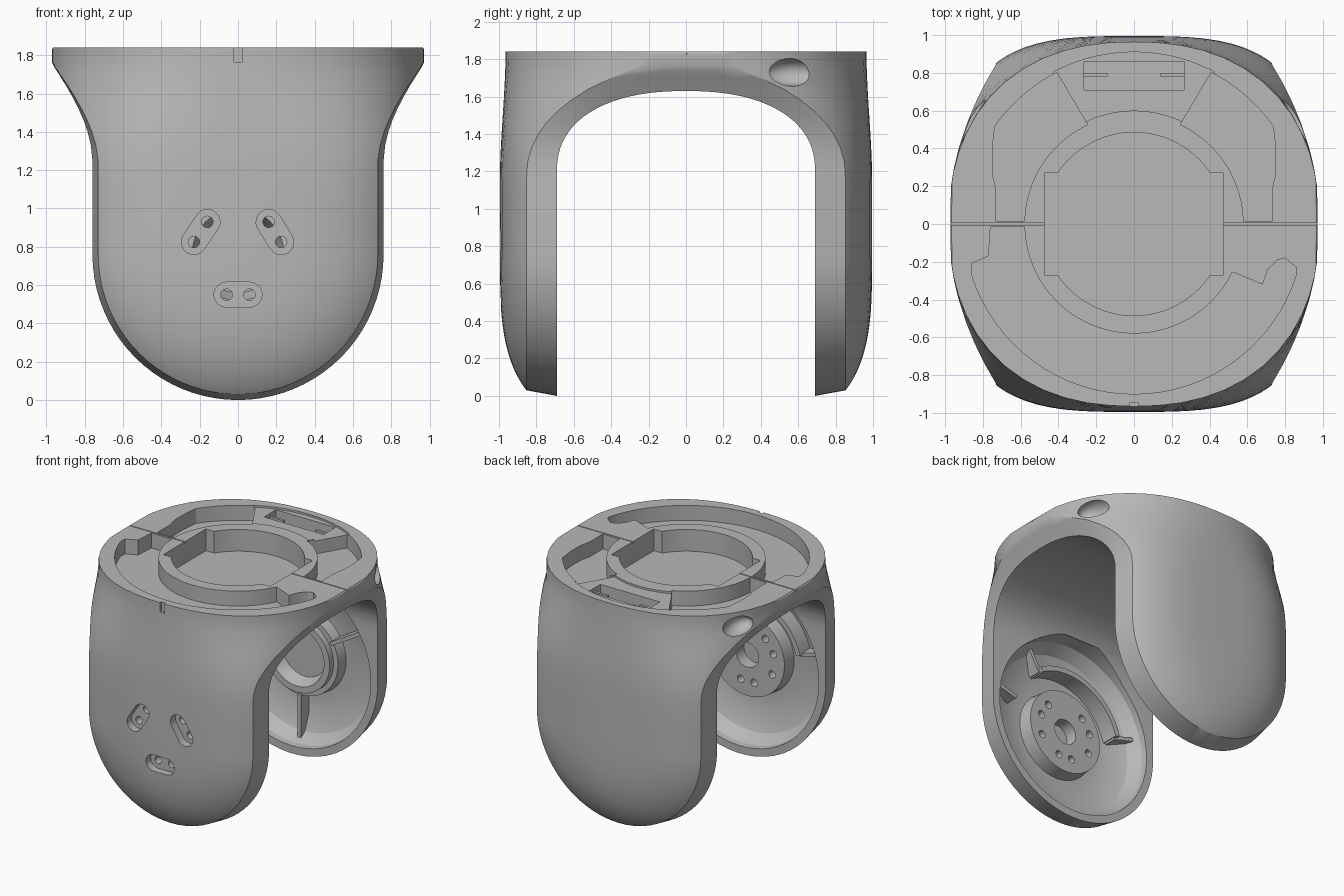
import bpy, bmesh
from math import sin, cos, pi, hypot, radians
from mathutils import Vector

cube = bpy.data.objects.get("Cube")
if cube:
    bpy.data.objects.remove(cube)

grey = bpy.data.materials.new("plain grey")
grey.use_nodes = True
GREY = (0.48, 0.48, 0.48, 1)
grey.diffuse_color = GREY
grey.node_tree.nodes["Principled BSDF"].inputs["Base Color"].default_value = GREY

HUB_Z, ARM_R, FACE_Y, TOP = 0.76, 0.76, 0.69, 1.84


def make(name, rings, closed=False):
    """Skin a list of equal rings into a solid, capped unless closed."""
    bm = bmesh.new()
    rows = [[bm.verts.new(p) for p in ring] for ring in rings]
    n = len(rows[0])
    pairs = list(zip(rows, rows[1:]))
    if closed:
        pairs.append((rows[-1], rows[0]))
    else:
        bm.faces.new(rows[0])
        bm.faces.new(rows[-1])
    for a, b in pairs:
        for i in range(n):
            j = (i + 1) % n
            bm.faces.new((a[i], a[j], b[j], b[i]))
    bmesh.ops.remove_doubles(bm, verts=bm.verts, dist=1e-5)
    bmesh.ops.recalc_face_normals(bm, faces=bm.faces)
    me = bpy.data.meshes.new(name)
    bm.to_mesh(me)
    bm.free()
    ob = bpy.data.objects.new(name, me)
    bpy.context.collection.objects.link(ob)
    me.materials.append(grey)
    return ob


def prism(name, pts, axis, lo, hi):
    """Extrude a flat outline along x, y or z."""
    place = {"x": lambda p, h: (h, p[0], p[1]),
             "y": lambda p, h: (p[0], h, p[1]),
             "z": lambda p, h: (p[0], p[1], h)}[axis]
    return make(name, [[place(p, h) for p in pts] for h in (lo, hi)])


def lathe(name, profile, side, start=0, end=360, steps=64):
    """Turn an (r, y) profile about the hub axis."""
    full = end - start == 360
    angles = [radians(start + (end - start) * i / steps)
              for i in range(steps if full else steps + 1)]
    return make(name, [[(r * cos(a), side * y, HUB_Z + r * sin(a)) for r, y in profile]
                       for a in angles], full)


def arc(r, a0, a1, steps=32, cx=0, cy=0):
    return [(cx + r * cos(radians(a0 + (a1 - a0) * i / steps)),
             cy + r * sin(radians(a0 + (a1 - a0) * i / steps))) for i in range(steps + 1)]


def rect(x0, x1, y0, y1):
    return [(x0, y0), (x1, y0), (x1, y1), (x0, y1)]


def cut(target, cutter):
    mod = target.modifiers.new("cut", "BOOLEAN")
    mod.operation, mod.solver, mod.object = "DIFFERENCE", "EXACT", cutter
    bpy.context.view_layer.objects.active = target
    bpy.ops.object.modifier_apply(modifier=mod.name)
    bpy.data.objects.remove(cutter)


# Outer shell: rounded arms that flare into a nearly round top
def bulge(x, z):
    t = min(max((z - 1.15) / (TOP - 1.15), 0), 1)
    t = t * t * (3 - 2 * t)
    n, a, b = 3.3 - t, 0.965 + 0.015 * t, 0.995 - 0.03 * t
    r = hypot(x, min(0, z - HUB_Z)) / a
    return b * max(1 - r ** n, 0) ** (1 / n)


def shell_ring(w_out, z_out, w_in, z_in):
    xs = [w_out * sin(pi / 2 * (i / 12 - 1)) for i in range(25)]
    front = [(x, -bulge(x, z_out), z_out) for x in xs]
    y = min(FACE_Y, max(bulge(w_out, z_out) - 0.15, 0.01))
    back = [(x, -yy, z) for x, yy, z in reversed(front)]
    return (front + [(w_in, -y, z_in), (w_in, y, z_in)]
            + back + [(-w_in, y, z_in), (-w_in, -y, z_in)])


rings = []
for i in range(21):
    a = radians(89.8 - 89.8 * i / 20)
    rings.append(shell_ring((ARM_R - 0.03) * cos(a), HUB_Z - (ARM_R - 0.03) * sin(a),
                            ARM_R * cos(a), HUB_Z - ARM_R * sin(a)))
flare = [(1.0, 0.76), (1.15, 0.76), (1.25, 0.76), (1.33, 0.768), (1.4, 0.785), (1.46, 0.806),
         (1.52, 0.832), (1.58, 0.863), (1.64, 0.897), (1.7, 0.935), (1.735, 0.957),
         (1.765, 0.972), (1.83, 0.972), (TOP, 0.965)]
for z, w in flare:
    rim = 0.03 - 0.027 * min(max((z - 1.25) / 0.5, 0), 1)
    rings.append(shell_ring(w - rim, z, w, z))
body = make("yoke_shell", rings)

# Arched opening between the arms
arch = [(FACE_Y, -0.1)]
for i in range(41):
    c, s = cos(pi * i / 40), sin(pi * i / 40)
    arch.append((FACE_Y * abs(c) ** 0.87 * (1 if c > 0 else -1), 1.2 + 0.43 * max(s, 0) ** 0.87))
arch.append((-FACE_Y, -0.1))
cut(body, prism("arch_cutter", arch, "x", -1.2, 1.2))

# Bowl inside each arm: a bored hub in front, a dished hub behind
bowl = [(0, 0.6), (0.705, 0.6), (0.695, 0.74), (0.63, 0.83), (0.48, 0.89), (0.34, 0.89)]
front_hub = [(0.33, 0.78), (0.1, 0.78), (0.1, 0.88), (0, 0.88)]
back_hub = [(0.33, 0.8), (0.29, 0.8), (0.29, 0.75), (0.24, 0.75), (0.2, 0.85), (0, 0.85)]
cut(body, lathe("front_bowl_cutter", bowl + front_hub, -1))
cut(body, lathe("back_bowl_cutter", bowl + back_hub, 1))

# Annular trays in the top
front_tray = ([(0.76, -0.19), (0.8, -0.18), (0.86, -0.23)] + arc(0.9, -17, -163)
              + [(-0.86, -0.21), (-0.77, -0.17), (-0.76, -0.015)]
              + arc(0.58, 181.5, 334) + [(0.68, -0.32), (0.71, -0.24)])
cut(body, prism("front_tray_cutter", front_tray, "z", 1.72, 2))
for s in (-1, 1):
    back_tray = [(0.73, 0.015), (0.73, 0.18), (0.75, 0.27), (0.75, 0.4)] + arc(0.9, 35, 63) + arc(0.58, 65, 1.5)
    cut(body, prism("back_tray_cutter", [(s * x, y) for x, y in back_tray], "z", 1.72, 2))

# Central well with two square shoulders, connector slot and back ledge
corner = 34
well = (arc(0.485, corner, 180 - corner) + [(-0.475, 0.27), (-0.475, -0.27)]
        + arc(0.485, 180 + corner, 360 - corner) + [(0.475, -0.27), (0.475, 0.27)])
cut(body, prism("well_cutter", well, "z", 1.665, 2))
cut(body, prism("ledge_cutter", arc(0.91, 62, 118) + arc(0.6, 115, 65), "z", 1.825, 2))
cut(body, prism("slot_cutter", rect(-0.265, 0.265, 0.71, 0.86), "z", 1.69, 2))

# Seam between the halves and the front mark
cut(body, prism("seam_cutter", rect(-1.1, 1.1, -0.004, 0.004), "z", 1.825, 2))
cut(body, prism("mark_cutter", rect(-0.02, 0.02, 1.765, 1.9), "y", -1.1, -0.945))

# Oval openings on the flared sides
for s in (-1, 1):
    oval = [[(s * (0.86 + 0.09 * cos(a)), 0.57 + 0.15 * sin(a) * cos(b), 1.73 + 0.075 * sin(a) * sin(b))
             for b in [2 * pi * k / 24 for k in range(24)]] for a in [pi * k / 12 for k in range(1, 12)]]
    cut(body, make("oval_cutter", oval))

# Bolt slots in the front arm, each holding two through holes
for p, q in [((-0.16, 0.93), (-0.23, 0.825)), ((0.16, 0.93), (0.225, 0.825)), ((-0.06, 0.55), (0.06, 0.55))]:
    d = Vector(q) - Vector(p)
    turn = Vector((1, 0)).angle_signed(d) * -180 / pi
    capsule = (arc(0.066, turn - 90, turn + 90, 8, *q) + arc(0.066, turn + 90, turn + 270, 8, *p))
    cut(body, prism("bolt_slot_cutter", capsule, "y", -1.1, -0.93))
    for x, z in (p, q):
        cut(body, prism("bolt_hole_cutter", arc(0.03, 0, 337.5, 15, x, z), "y", -1.1, -0.7))
for x in (-0.22, 0.22):
    cut(body, prism("hub_hole_cutter", arc(0.03, 0, 337.5, 15, x, 0.66), "y", -0.86, -0.7))

# Ribs and a curved wall in the bowls
parts = [body]


def rib(name, angle, side, r0, r1):
    a = radians(angle)
    d, n = Vector((cos(a), sin(a))), Vector((-sin(a), cos(a))) * 0.015
    hub = Vector((0, HUB_Z))
    pts = [hub + d * r0 - n, hub + d * r1 - n, hub + d * r1 + n, hub + d * r0 + n]
    parts.append(prism(name, pts, "y", side * 0.78, side * 0.88))


for i, angle in enumerate((30, 150, 270)):
    rib(f"back_rib_{i + 1}", angle, 1, 0.32, 0.68)
for i, angle in enumerate((15, 60, 165)):
    rib(f"front_rib_{i + 1}", angle, -1, 0.48, 0.68)
wall = [(0.47, 0.75), (0.51, 0.75), (0.51, 0.9), (0.47, 0.9)]
parts.append(lathe("front_curved_wall", wall, -1, 60, 165, 24))

# Clips inside the connector slot
for s, label in ((-1, "right"), (1, "left")):
    xs = sorted((s * 0.14, s * 0.268))
    parts.append(prism(f"{label}_slot_clip", rect(*xs, 0.78, 0.8), "z", 1.68, 1.8))

bpy.ops.object.select_all(action="DESELECT")
for ob in parts:
    ob.select_set(True)
bpy.context.view_layer.objects.active = body
bpy.ops.object.shade_smooth_by_angle(angle=radians(28))
